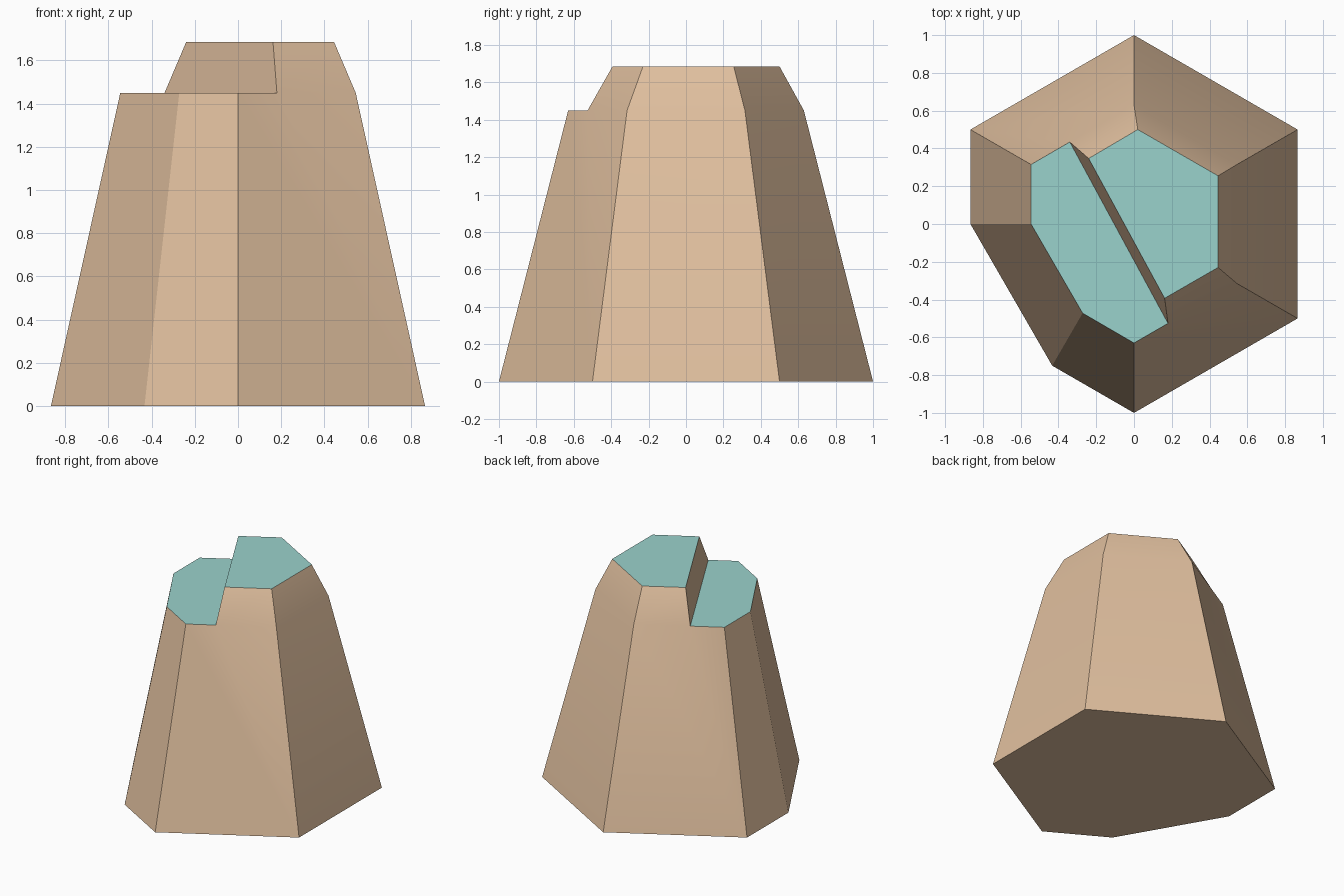
import bpy
import bmesh
import math

if "Cube" in bpy.data.objects:
    bpy.data.objects.remove(bpy.data.objects["Cube"])


def material(name, srgb):
    m = bpy.data.materials.new(name)
    m.diffuse_color = [(c / 255 / 12.92 if c < 11 else ((c / 255 + 0.055) / 1.055) ** 2.4)
                       for c in srgb] + [1]
    m.use_nodes = True
    m.node_tree.nodes["Principled BSDF"].inputs["Base Color"].default_value = m.diffuse_color
    return m


rock_tan = material("rock tan", (225, 192, 159))
grass_teal = material("grass teal", (154, 210, 204))

LEDGE, TOP = 1.45, 1.685
# Tapered body outlines, clockwise from the back corner; the upper one also
# holds the two points where the step crosses its rim.
base = [(0, 1), (0.866, 0.5), (0.866, -0.5), (0, -1), (-0.433, -0.75),
        (-0.866, 0), (-0.866, 0.5)]
rim = [(0, 0.63), (0.545, 0.315), (0.545, -0.315), (0.18, -0.526), (0, -0.63),
       (-0.272, -0.472), (-0.545, 0), (-0.545, 0.315), (-0.34, 0.434)]
crown = [(0.02, 0.5), (0.445, 0.255), (0.445, -0.23), (0.162, -0.393), (-0.24, 0.347)]

bm = bmesh.new()


def ring(points, z):
    return [bm.verts.new((x, y, z)) for x, y in points]


b, r, c = ring(base, 0), ring(rim, LEDGE), ring(crown, TOP)

# Underside and lower walls
bm.faces.new(b)
corners = [0, 1, 2, 4, 5, 6, 7]
for i in range(7):
    j = (i + 1) % 7
    end = corners[j] or len(r)
    upper = [r[k % len(r)] for k in range(corners[i], end + 1)]
    bm.faces.new([b[j], b[i]] + upper)

# Raised block walls, including the step
block = [r[0], r[1], r[2], r[3], r[8]]
for i in range(5):
    j = (i + 1) % 5
    bm.faces.new((block[j], block[i], c[i], c[j]))

# Lower ledge and raised top
for f in (bm.faces.new(r[3:]), bm.faces.new(c)):
    f.material_index = 1

bmesh.ops.recalc_face_normals(bm, faces=bm.faces)
mesh = bpy.data.meshes.new("stepped_rock")
bm.to_mesh(mesh)
bm.free()
mesh.materials.append(rock_tan)
mesh.materials.append(grass_teal)
rock = bpy.data.objects.new("stepped_rock", mesh)
bpy.context.collection.objects.link(rock)

# Soften only the shallow bend between the body and the raised block
bpy.context.view_layer.objects.active = rock
rock.select_set(True)
bpy.ops.object.shade_smooth_by_angle(angle=math.radians(20))
